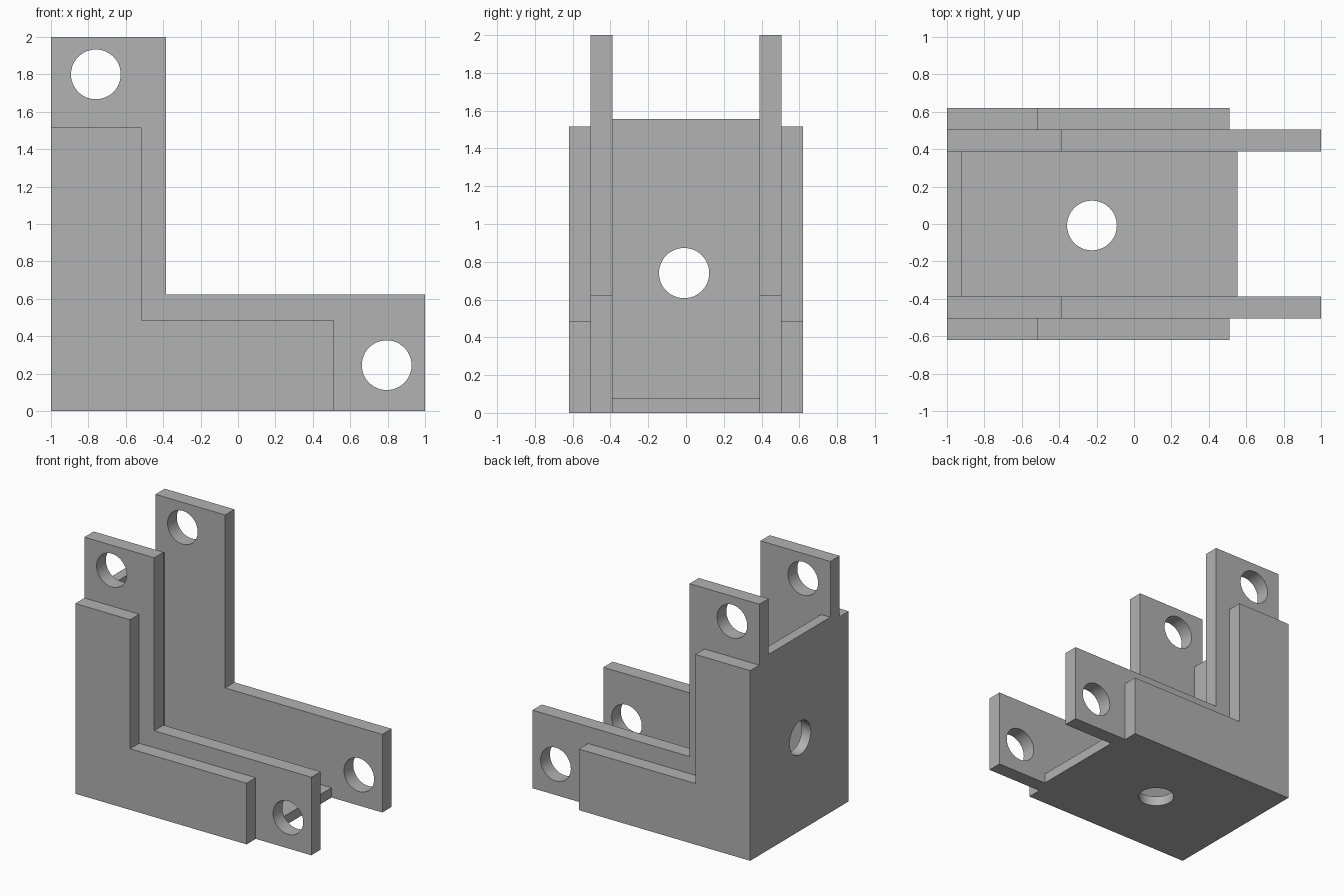
import bpy, bmesh, math
from mathutils import Matrix, Vector

default = bpy.data.objects.get("Cube")
if default:
    bpy.data.objects.remove(default, do_unlink=True)

grey = bpy.data.materials.new("plain grey")
grey.use_nodes = True
COLOUR = (0.445, 0.445, 0.445, 1)
grey.diffuse_color = COLOUR
grey.node_tree.nodes["Principled BSDF"].inputs["Base Color"].default_value = COLOUR

HOLE_RADIUS = 0.133


def make_object(name, bm):
    bmesh.ops.recalc_face_normals(bm, faces=bm.faces[:])
    mesh = bpy.data.meshes.new(name)
    bm.to_mesh(mesh)
    bm.free()
    obj = bpy.data.objects.new(name, mesh)
    bpy.context.collection.objects.link(obj)
    return obj


def drill(obj, centre, axis):
    """Cut a round hole through the part along the given axis."""
    bm = bmesh.new()
    turn = Vector((0, 0, 1)).rotation_difference(Vector(axis)).to_matrix().to_4x4()
    bmesh.ops.create_cone(bm, cap_ends=True, segments=48, radius1=HOLE_RADIUS,
                          radius2=HOLE_RADIUS, depth=0.3,
                          matrix=Matrix.Translation(centre) @ turn)
    cutter = make_object("hole_cutter", bm)
    cutter.hide_render = True
    mod = obj.modifiers.new("hole", 'BOOLEAN')
    mod.operation, mod.solver, mod.object = 'DIFFERENCE', 'EXACT', cutter
    bpy.context.view_layer.objects.active = obj
    bpy.ops.object.modifier_apply(modifier=mod.name)
    bpy.data.objects.remove(cutter, do_unlink=True)


def plate(name, profile, y0, y1):
    """Extrude an x-z outline between two y positions."""
    bm = bmesh.new()
    face = bm.faces.new([bm.verts.new((x, y0, z)) for x, z in profile])
    moved = bmesh.ops.extrude_face_region(bm, geom=[face])["geom"]
    verts = [v for v in moved if isinstance(v, bmesh.types.BMVert)]
    bmesh.ops.translate(bm, verts=verts, vec=(0, y1 - y0, 0))
    return make_object(name, bm)


def l_shape(right, top, inner_x, inner_z):
    return [(-1, 0), (right, 0), (right, inner_z), (inner_x, inner_z),
            (inner_x, top), (-1, top)]


def rectangle(x0, x1, z0, z1):
    return [(x0, z0), (x1, z0), (x1, z1), (x0, z1)]


parts = []

# Side arms with end holes, and the shorter outer reinforcements
for side, s in (("front", -1), ("back", 1)):
    arm = plate(side + "_arm_plate", l_shape(1, 2, -0.385, 0.622), s * 0.388, s * 0.505)
    for x, z in ((-0.76, 1.8), (0.795, 0.245)):
        drill(arm, (x, s * 0.446, z), (0, 1, 0))
    outer = plate(side + "_outer_plate", l_shape(0.51, 1.515, -0.517, 0.487),
                  s * 0.505, s * 0.62)
    parts += [arm, outer]

# Floor and upright wall joining the two sides
floor = plate("floor_plate", rectangle(-0.92, 0.553, 0, 0.078), -0.388, 0.388)
drill(floor, (-0.225, -0.008, 0.04), (0, 0, 1))
wall = plate("wall_plate", rectangle(-1, -0.92, 0, 1.556), -0.388, 0.388)
drill(wall, (-0.96, -0.01, 0.74), (1, 0, 0))
parts += [floor, wall]

# Material and shading
bpy.ops.object.select_all(action='DESELECT')
for part in parts:
    part.data.materials.clear()
    part.data.materials.append(grey)
    part.select_set(True)
bpy.context.view_layer.objects.active = parts[0]
bpy.ops.object.shade_smooth_by_angle(angle=math.radians(30))
